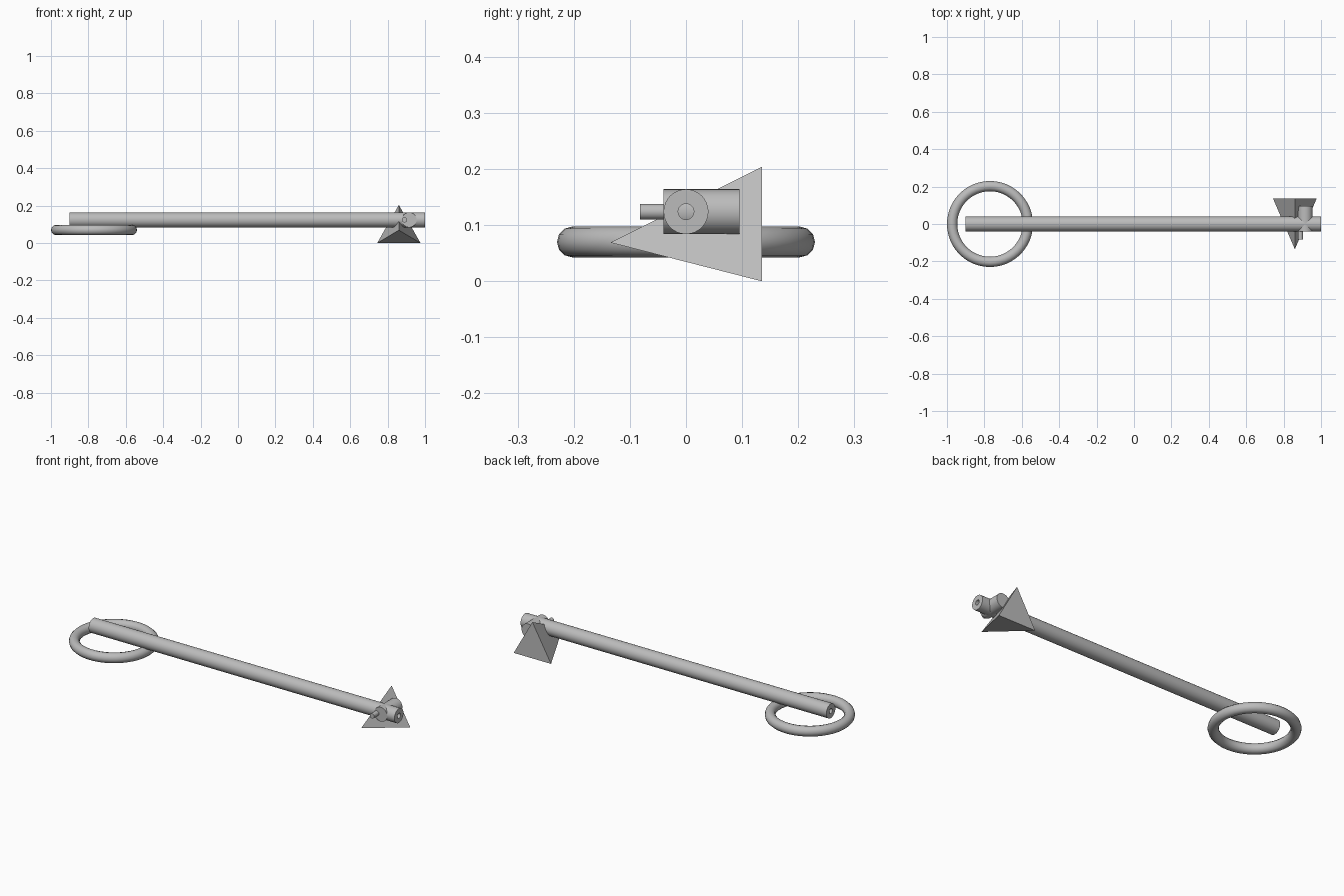
import bpy, bmesh, math
from mathutils import Matrix, Vector

if "Cube" in bpy.data.objects:
    bpy.data.objects.remove(bpy.data.objects["Cube"])

GREY = (0.5, 0.5, 0.5, 1)
metal = bpy.data.materials.new("grey metal")
metal.use_nodes = True
metal.diffuse_color = GREY
metal.node_tree.nodes["Principled BSDF"].inputs["Base Color"].default_value = GREY

AXIS_Z = 0.124
ROD_R = 0.04
PIN_R = 0.014


def finish(obj, name, smooth=True):
    obj.name = name
    obj.data.materials.append(metal)
    if smooth:
        bpy.ops.object.select_all(action="DESELECT")
        obj.select_set(True)
        bpy.context.view_layer.objects.active = obj
        bpy.ops.object.shade_smooth_by_angle(angle=math.radians(40))


def cylinder_y(name, x, y0, y1, radius):
    bpy.ops.mesh.primitive_cylinder_add(
        vertices=32, radius=radius, depth=y1 - y0,
        location=(x, (y0 + y1) / 2, AXIS_Z), rotation=(math.pi / 2, 0, 0))
    finish(bpy.context.object, name)


def lathe_x(name, profile):
    bm = bmesh.new()
    verts = [bm.verts.new((x, 0, r)) for x, r in profile]
    edges = [bm.edges.new(pair) for pair in zip(verts, verts[1:])]
    bmesh.ops.spin(bm, geom=verts + edges, axis=(1, 0, 0), cent=(0, 0, 0),
                   angle=math.tau, steps=32)
    bmesh.ops.remove_doubles(bm, verts=bm.verts, dist=0.0001)
    bmesh.ops.recalc_face_normals(bm, faces=bm.faces)
    mesh = bpy.data.meshes.new(name)
    bm.to_mesh(mesh)
    bm.free()
    obj = bpy.data.objects.new(name, mesh)
    obj.location.z = AXIS_Z
    bpy.context.collection.objects.link(obj)
    finish(obj, name)


# Long shaft with a blind hole in each end
lathe_x("shaft", [(-0.8, 0), (-0.8, PIN_R), (-0.9, PIN_R), (-0.9, ROD_R),
                  (1, ROD_R), (1, PIN_R), (0.9, PIN_R), (0.9, 0)])

# Ring handle
bpy.ops.mesh.primitive_torus_add(
    major_segments=48, minor_segments=12, major_radius=0.2025,
    minor_radius=0.0275, location=(-0.77, 0, 0.07))
finish(bpy.context.object, "ring_handle")

# Cross stub and the small peg in front of it
cylinder_y("cross_stub", 0.915, -0.04, 0.095, ROD_R)
cylinder_y("front_peg", 0.89, -0.082, -0.03, PIN_R)

# Three-sided pointed bit, its tip facing the front
base_z, half_width, back, top = 0, 0.116, 0.135, 0.204
bm = bmesh.new()
corners = [bm.verts.new(p) for p in (
    (0.86 - half_width, back, base_z), (0.86 + half_width, back, base_z),
    (0.86, back, top), (0.86, -back, 0.069))]
bmesh.ops.convex_hull(bm, input=corners)
bmesh.ops.recalc_face_normals(bm, faces=bm.faces)
mesh = bpy.data.meshes.new("pointed_bit")
bm.to_mesh(mesh)
bm.free()
bit = bpy.data.objects.new("pointed_bit", mesh)
bpy.context.collection.objects.link(bit)
finish(bit, "pointed_bit", smooth=False)
